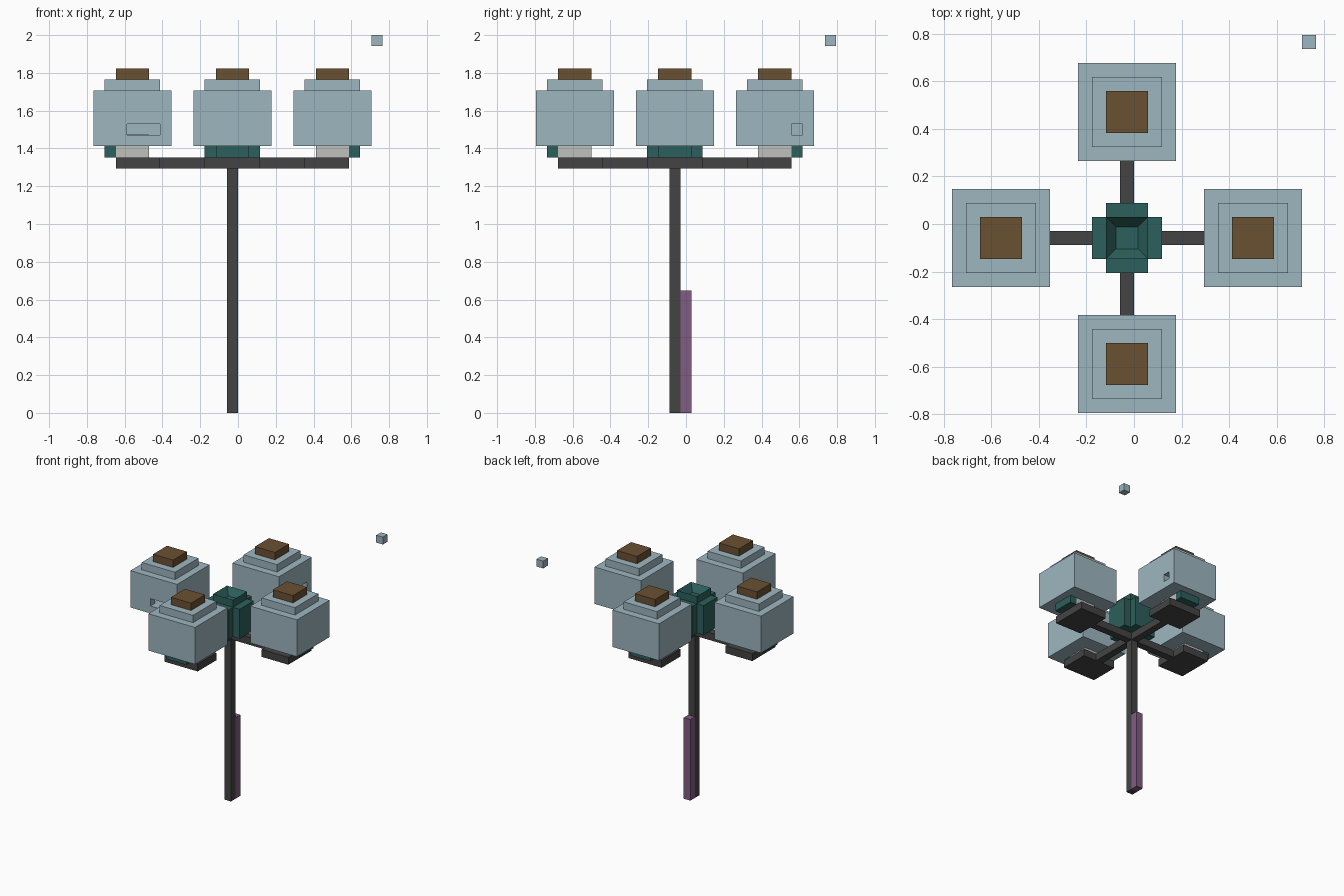
import bpy, bmesh
from mathutils import Vector

cube = bpy.data.objects.get("Cube")
if cube:
    bpy.data.objects.remove(cube, do_unlink=True)

U = 2 / 34                      # one block of the block grid
AXIS = Vector((-0.5, -1.0))     # pole axis, in blocks


def material(name, rgb):
    lin = [((c / 255 + 0.055) / 1.055) ** 2.4 for c in rgb] + [1]
    m = bpy.data.materials.new(name)
    m.use_nodes = True
    m.diffuse_color = lin
    m.node_tree.nodes["Principled BSDF"].inputs["Base Color"].default_value = lin
    return m


glass = material("pale blue glass", (158, 182, 192))
brown = material("brown cap", (106, 80, 50))
teal = material("dark teal", (44, 96, 92))
iron = material("dark grey iron", (68, 68, 68))
purple = material("muted purple", (130, 92, 130))
white = material("light grey lamp", (192, 192, 188))


def finish(name, bm, mat):
    bmesh.ops.recalc_face_normals(bm, faces=bm.faces)
    bmesh.ops.scale(bm, vec=(U, U, U), verts=bm.verts)
    mesh = bpy.data.meshes.new(name)
    bm.to_mesh(mesh)
    bm.free()
    mesh.materials.append(mat)
    obj = bpy.data.objects.new(name, mesh)
    bpy.context.collection.objects.link(obj)
    return obj


def box_bmesh(lo, hi):
    lo, hi = Vector(lo), Vector(hi)
    bm = bmesh.new()
    bmesh.ops.create_cube(bm, size=1)
    bmesh.ops.scale(bm, vec=hi - lo, verts=bm.verts)
    bmesh.ops.translate(bm, vec=(lo + hi) / 2, verts=bm.verts)
    return bm


def box(name, lo, hi, mat):
    return finish(name, box_bmesh(lo, hi), mat)


def radial_box(name, d, r0, r1, half, z0, z1, mat):
    """Box reaching from r0 to r1 out along direction d from the pole axis."""
    d = Vector(d)
    side = Vector((-d.y, d.x)) * half
    a, b = AXIS + d * r0 + side, AXIS + d * r1 - side
    lo = (min(a.x, b.x), min(a.y, b.y), z0)
    hi = (max(a.x, b.x), max(a.y, b.y), z1)
    return box(name, lo, hi, mat)


def cut(obj, cutter):
    cutter.hide_render = True
    cutter.hide_viewport = True
    cutter.display_type = 'WIRE'
    mod = obj.modifiers.new("cut", 'BOOLEAN')
    mod.operation = 'DIFFERENCE'
    mod.solver = 'EXACT'
    mod.object = cutter


# Pole and the purple strip behind it
box("pole", (-1, -1.5, 0), (0, -0.5, 23), iron)
box("pole_strip", (-1, -0.5, 0), (0, 0.5, 11), purple)

# Central hub: plus-shaped prism
bm = bmesh.new()
quarter = [(2.5, -1.5), (2.5, 1.5), (1.5, 1.5)]
ring = []
for turn in range(4):
    ring += quarter
    quarter = [(-y, x) for x, y in quarter]
face = bm.faces.new([bm.verts.new((x + AXIS.x, y + AXIS.y, 23)) for x, y in ring])
top = bmesh.ops.extrude_face_region(bm, geom=[face], use_keep_orig=True)
bmesh.ops.translate(bm, vec=(0, 0, 4),
                    verts=[g for g in top["geom"] if isinstance(g, bmesh.types.BMVert)])
finish("hub", bm, teal)

# Hub cap with a sunken middle
bm = box_bmesh((-2, -2.5, 27), (1, 0.5, 28))
bm.normal_update()
top = max(bm.faces, key=lambda f: f.calc_center_median().z)
bmesh.ops.inset_region(bm, faces=[top], thickness=1)
bmesh.ops.translate(bm, vec=(0, 0, -0.95), verts=top.verts)
finish("hub_cap", bm, teal)

# Four lamps on arms
lamps = {"left": (1, 0), "right": (-1, 0), "front": (0, -1), "back": (0, 1)}
globes = {}
for side, d in lamps.items():
    radial_box(side + "_arm", d, 0.5, 6.5, 0.5, 22, 23, iron)
    radial_box(side + "_plate", d, 6.5, 10.5, 2.5, 22, 23, iron)
    radial_box(side + "_lamp_core", d, 7.5, 10.5, 1.5, 23, 25.05, white)
    radial_box(side + "_outer_trim", d, 10.5, 11.5, 1.5, 23, 24, teal)
    globes[side] = radial_box(side + "_globe", d, 5.5, 12.5, 3.5, 24, 29, glass)
    radial_box(side + "_globe_shoulder", d, 6.5, 11.5, 2.5, 29, 30, glass)
    radial_box(side + "_globe_cap", d, 7.5, 10.5, 1.5, 30, 31, brown)

# Two globes are hollow, each with an opening in one wall
openings = {"right": ((-10, -5, 25), (-7, -3, 26)),
            "back": ((1, 9.5, 25), (4, 10.5, 26))}
for side, (lo, hi) in openings.items():
    cut(globes[side], radial_box(side + "_cavity_cutter", lamps[side],
                                 6.5, 11.5, 2.5, 25, 28.9, glass))
    cut(globes[side], box(side + "_opening_cutter", lo, hi, glass))

# Loose block high in the corner
box("floating_block", (12, 12.5, 33), (13, 13.5, 34), glass)
